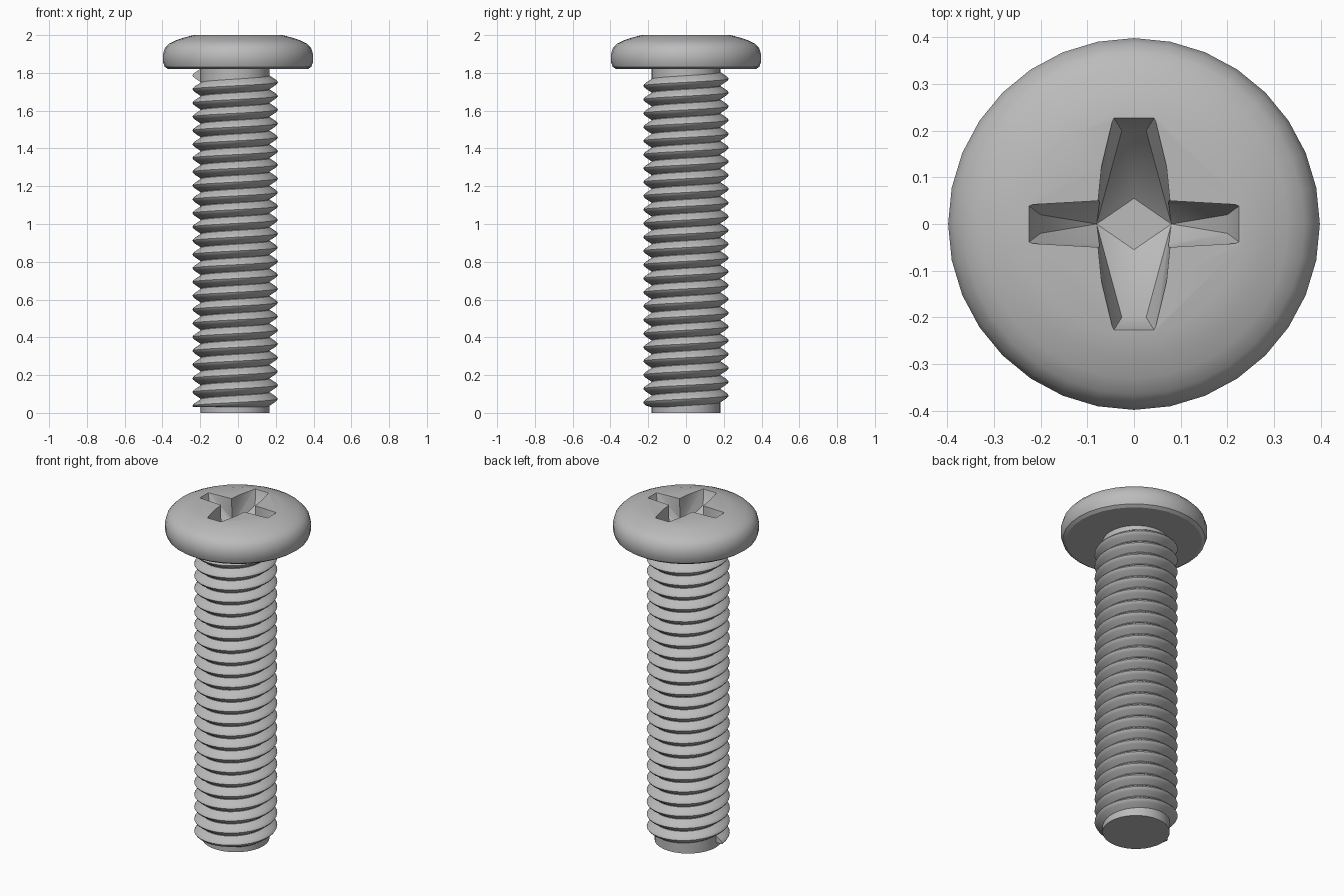
import bpy, bmesh
from math import cos, sin, pi, radians

cube = bpy.data.objects.get("Cube")
if cube:
    bpy.data.objects.remove(cube, do_unlink=True)

steel = bpy.data.materials.new("grey steel")
steel.use_nodes = True
GREY = (0.5, 0.5, 0.5, 1)
steel.diffuse_color = GREY
steel.node_tree.nodes["Principled BSDF"].inputs["Base Color"].default_value = GREY

SHAFT_X = -0.015   # the shaft sits slightly off the head's axis
CORE_R = 0.183
SEGS = 32


def add_object(name, bm):
    bmesh.ops.recalc_face_normals(bm, faces=bm.faces)
    mesh = bpy.data.meshes.new(name)
    bm.to_mesh(mesh)
    bm.free()
    mesh.materials.append(steel)
    obj = bpy.data.objects.new(name, mesh)
    bpy.context.collection.objects.link(obj)
    return obj


def smooth(obj, angle):
    bpy.ops.object.select_all(action="DESELECT")
    obj.select_set(True)
    bpy.context.view_layer.objects.active = obj
    bpy.ops.object.shade_smooth_by_angle(angle=radians(angle))


def bridge(bm, a, b, closed=True):
    n = len(a)
    for i in range(n if closed else n - 1):
        j = (i + 1) % n
        bm.faces.new((a[i], a[j], b[j], b[i]))


# Head and shaft core: stacked rings of (radius, height, x offset)
profile = [(CORE_R, 0, SHAFT_X), (CORE_R, 1.82, SHAFT_X),
           (0.37, 1.82, 0), (0.388, 1.832, 0), (0.398, 1.86, 0),
           (0.398, 1.895, 0), (0.388, 1.93, 0), (0.365, 1.955, 0),
           (0.33, 1.972, 0), (0.285, 1.987, 0), (0.235, 2.0, 0)]
bm = bmesh.new()
rings = []
for r, z, x in profile:
    rings.append([bm.verts.new((x + r * cos(2 * pi * i / SEGS), r * sin(2 * pi * i / SEGS), z))
                  for i in range(SEGS)])
for lower, upper in zip(rings, rings[1:]):
    bridge(bm, lower, upper)
bm.faces.new(rings[0])
bm.faces.new(rings[-1])
body = add_object("head_and_core", bm)


# Cross recess: two tapered convex cutters, each mirrored in x and y
def cut_slot(name, corners):
    bm = bmesh.new()
    points = {(sx * x, sy * y, z) for x, y, z in corners for sx in (1, -1) for sy in (1, -1)}
    for p in sorted(points):
        bm.verts.new(p)
    hull = bmesh.ops.convex_hull(bm, input=bm.verts)
    loose = [v for v in hull["geom_interior"] if isinstance(v, bmesh.types.BMVert)]
    bmesh.ops.delete(bm, geom=loose, context="VERTS")
    cutter = add_object(name, bm)
    cutter.hide_render = True
    mod = body.modifiers.new(name, "BOOLEAN")
    mod.operation = "DIFFERENCE"
    mod.solver = "EXACT"
    mod.object = cutter
    bpy.context.view_layer.objects.active = body
    bpy.ops.object.modifier_apply(modifier=name)
    bpy.data.objects.remove(cutter, do_unlink=True)


deep = [(0.08, 0, 1.8), (0, 0.055, 1.8)]
cut_slot("long_slot_cutter", deep + [
    (0.078, 0.04, 2.01), (0.069, 0.13, 2.01), (0.045, 0.23, 2.01),
    (0.026, 0.2, 1.92), (0.046, 0.105, 1.88)])
cut_slot("cross_slot_cutter", deep + [
    (0.07, 0.05, 2.01), (0.228, 0.041, 2.01),
    (0.2, 0.02, 1.92), (0.105, 0.022, 1.88)])
smooth(body, 32)

# Helical thread: a rounded ridge swept up the core
PITCH, TURNS, START = 0.0729, 24, 0.037
ridge = [(CORE_R - 0.002, -0.5), (0.212, -0.22), (0.222, -0.1), (0.226, 0),
         (0.222, 0.1), (0.212, 0.22), (CORE_R - 0.002, 0.5)]
bm = bmesh.new()
sections = []
for step in range(TURNS * SEGS + 1):
    turn = step / SEGS
    a = pi + 2 * pi * turn
    sections.append([bm.verts.new((SHAFT_X + r * cos(a), r * sin(a),
                                   max(START + PITCH * (turn + h), 0.03)))
                     for r, h in ridge])
for a, b in zip(sections, sections[1:]):
    bridge(bm, a, b, closed=False)
bm.faces.new(sections[0])
bm.faces.new(sections[-1])
thread = add_object("thread", bm)
smooth(thread, 50)
